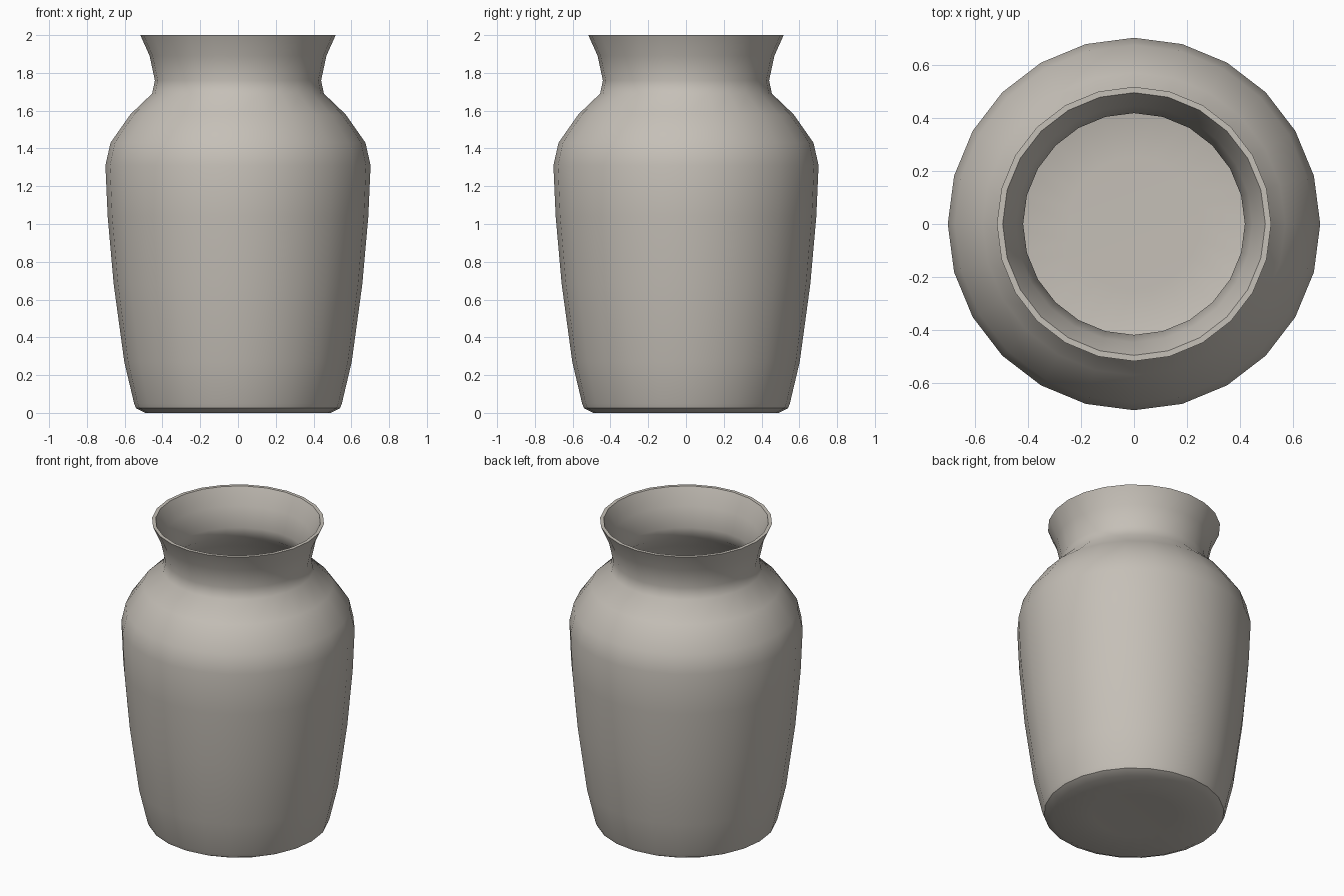
import bpy, bmesh, math

if "Cube" in bpy.data.objects:
    bpy.data.objects.remove(bpy.data.objects["Cube"])

clay = bpy.data.materials.new("warm grey clay")
clay.diffuse_color = (0.56, 0.525, 0.475, 1)
clay.use_nodes = True
clay.node_tree.nodes["Principled BSDF"].inputs["Base Color"].default_value = clay.diffuse_color

SEGMENTS = 24
WALL = 0.022

# Outer silhouette (radius, height) from the foot to the lip
outer = [(0.25, 0.012), (0.49, 0.0), (0.54, 0.025), (0.55, 0.05), (0.602, 0.27),
         (0.658, 0.68), (0.69, 1.04), (0.702, 1.31), (0.675, 1.43),
         (0.57, 1.58), (0.455, 1.69), (0.44, 1.76), (0.468, 1.89), (0.517, 2.0)]
# Inner wall follows the outer one, then closes with the floor
inner = [(r - WALL, z) for r, z in reversed(outer[3:])] + [(0.50, 0.035), (0.25, 0.03)]
profile = outer + inner

bm = bmesh.new()
rings = []
for r, z in profile:
    ring = []
    for i in range(SEGMENTS):
        a = 2 * math.pi * i / SEGMENTS - math.pi / 2
        ring.append(bm.verts.new((r * math.cos(a), r * math.sin(a), z)))
    rings.append(ring)
for low, high in zip(rings, rings[1:]):
    for i in range(SEGMENTS):
        j = (i + 1) % SEGMENTS
        bm.faces.new((low[i], low[j], high[j], high[i]))

# Underside and inside floor discs
bm.faces.new(rings[0])
bm.faces.new(rings[-1])
bmesh.ops.recalc_face_normals(bm, faces=bm.faces)

mesh = bpy.data.meshes.new("vase")
bm.to_mesh(mesh)
bm.free()
mesh.materials.append(clay)
vase = bpy.data.objects.new("vase", mesh)
bpy.context.collection.objects.link(vase)

# Smooth round body with crisp lip and foot
bpy.context.view_layer.objects.active = vase
vase.select_set(True)
bpy.ops.object.shade_smooth_by_angle(angle=math.radians(35))
